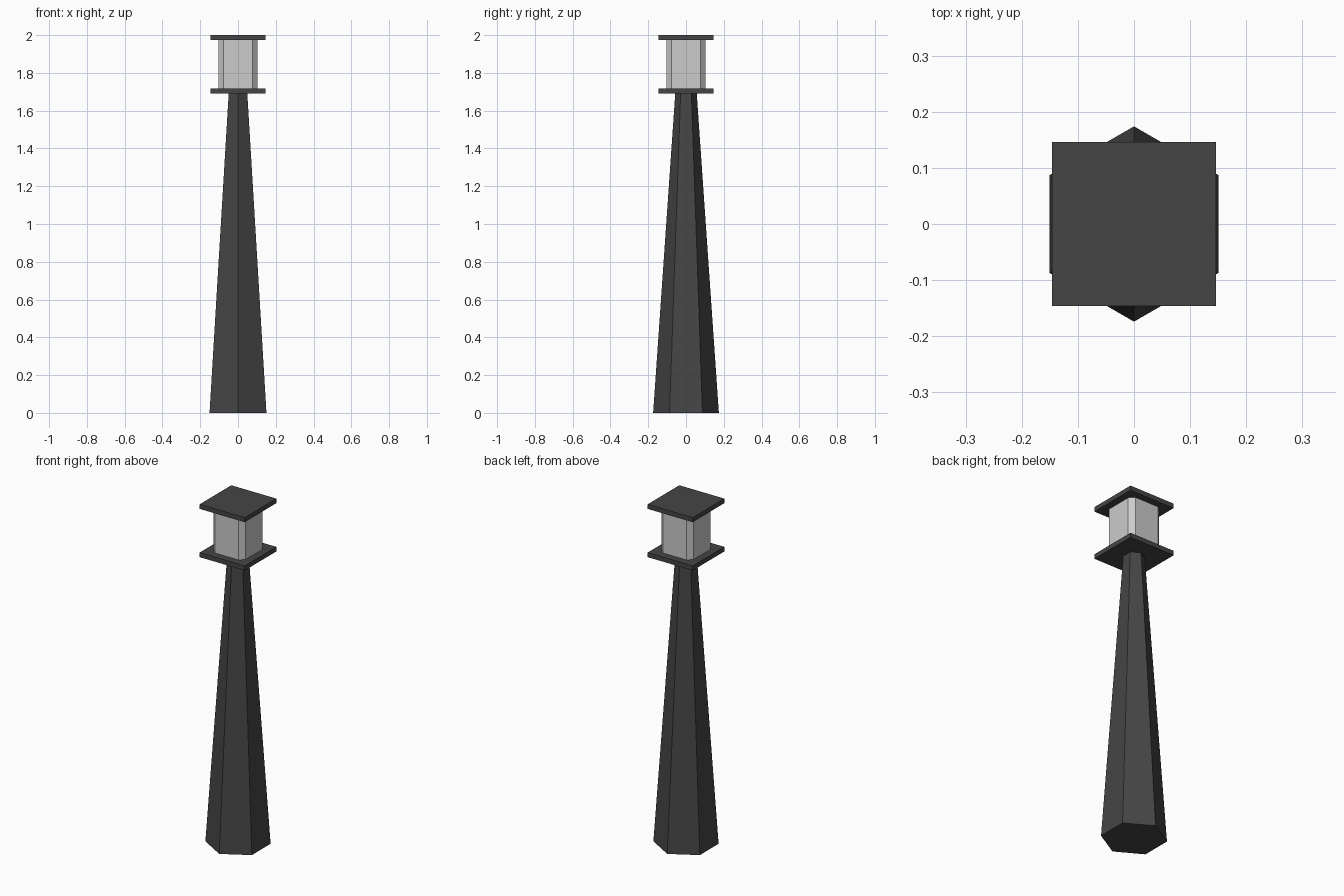
import bpy, bmesh, math

if "Cube" in bpy.data.objects:
    bpy.data.objects.remove(bpy.data.objects["Cube"])

def material(name, v):
    m = bpy.data.materials.new(name)
    m.diffuse_color = (v, v, v, 1)
    m.use_nodes = True
    m.node_tree.nodes["Principled BSDF"].inputs["Base Color"].default_value = m.diffuse_color
    return m

DARK = material("dark_metal", 0.06)
PALE = material("lamp_glass", 0.55)

def loft(name, low, high, z0, z1, mat):
    """Closed flat-shaded solid between two matching outlines."""
    bm = bmesh.new()
    a = [bm.verts.new((x, y, z0)) for x, y in low]
    b = [bm.verts.new((x, y, z1)) for x, y in high]
    n = len(a)
    bm.faces.new(a[::-1])
    bm.faces.new(b)
    for i in range(n):
        j = (i + 1) % n
        bm.faces.new((a[i], a[j], b[j], b[i]))
    me = bpy.data.meshes.new(name)
    bm.to_mesh(me)
    bm.free()
    me.materials.append(mat)
    ob = bpy.data.objects.new(name, me)
    bpy.context.collection.objects.link(ob)
    return ob

def hexagon(r):
    return [(r * math.cos(math.radians(90 + 60 * i)),
             r * math.sin(math.radians(90 + 60 * i))) for i in range(6)]

def square(h):
    return [(-h, -h), (h, -h), (h, h), (-h, h)]

def chamfered_square(h, c):
    k = h - c
    return [(-k, -h), (k, -h), (h, -k), (h, k), (k, h), (-k, h), (-h, k), (-h, -k)]

T = 0.027   # plate thickness
Z = 1.69    # top of post

# Tapered six-sided post
loft("post", hexagon(0.174), hexagon(0.057), 0, Z, DARK)

# Plates below and above the lamp
for name, z in (("lower_plate", Z), ("roof_plate", 2 - T)):
    loft(name, square(0.146), square(0.146), z, z + T, DARK)

# Lamp body with chamfered corners
body = chamfered_square(0.104, 0.027)
loft("lamp_body", body, body, Z + T, 2 - T, PALE)
